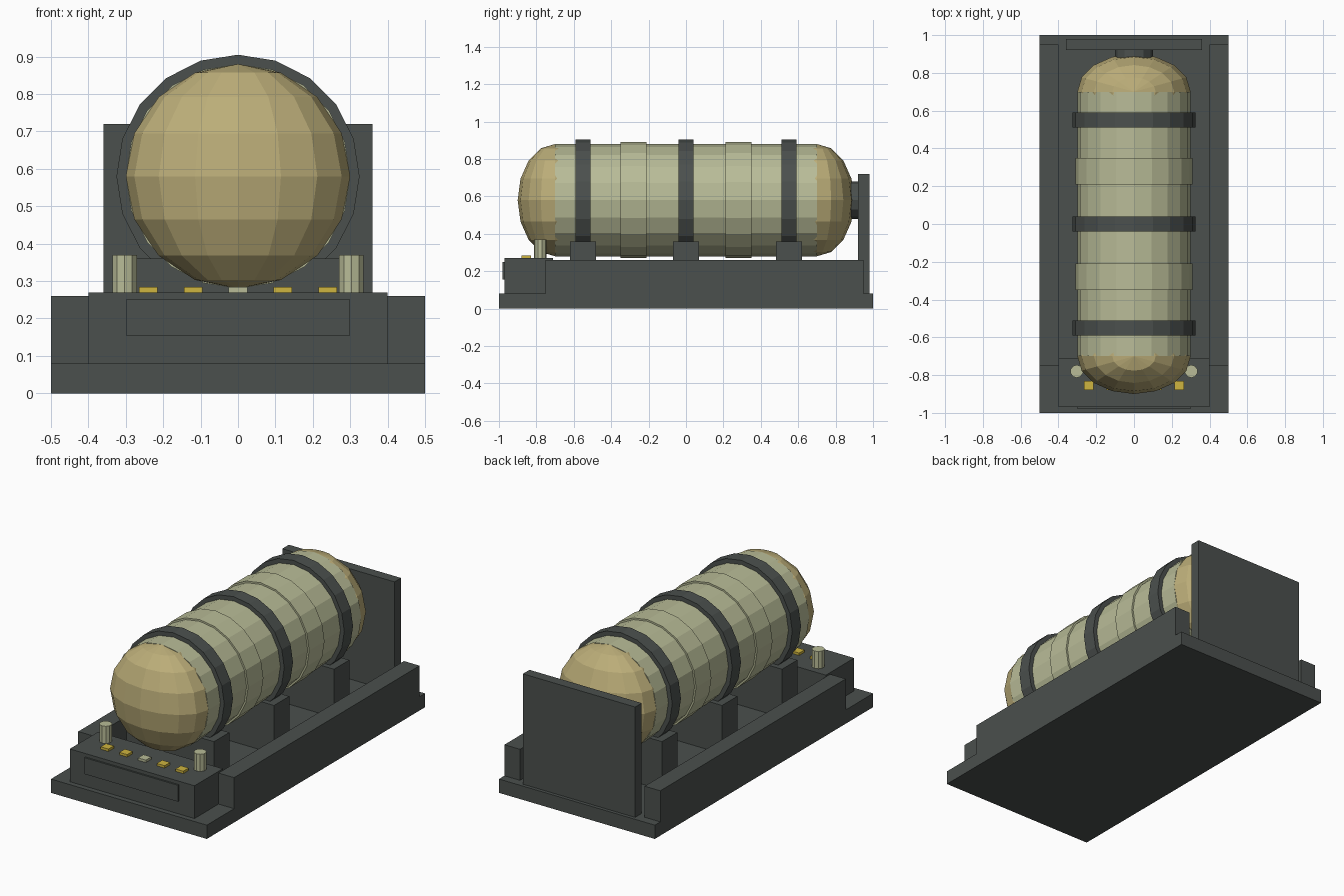
import bpy, math

if "Cube" in bpy.data.objects:
    bpy.data.objects.remove(bpy.data.objects["Cube"])


def material(name, rgb):
    m = bpy.data.materials.new(name)
    m.diffuse_color = (*rgb, 1)
    m.use_nodes = True
    m.node_tree.nodes["Principled BSDF"].inputs["Base Color"].default_value = m.diffuse_color
    return m


DARK = material("dark_grey", (0.07, 0.08, 0.075))
CREAM = material("pale_khaki", (0.48, 0.50, 0.31))
TAN = material("tan", (0.50, 0.42, 0.19))
YELLOW = material("yellow", (0.62, 0.46, 0.05))


def finish(name, mat):
    o = bpy.context.object
    o.name = name
    o.data.materials.append(mat)
    return o


def box(name, x, y, z, mat):
    """Box from (min, max) pairs."""
    bpy.ops.mesh.primitive_cube_add(size=1, location=[(a + b) / 2 for a, b in (x, y, z)])
    o = finish(name, mat)
    dims = [b - a for a, b in (x, y, z)]
    for v in o.data.vertices:
        v.co = [c * d for c, d in zip(v.co, dims)]
    return o


def cyl_y(name, r, y0, y1, mat, sides=20):
    """Cylinder along y on the tank axis."""
    bpy.ops.mesh.primitive_cylinder_add(vertices=sides, radius=r, depth=y1 - y0,
                                        location=(0, (y0 + y1) / 2, 0.58),
                                        rotation=(math.pi / 2, 0, 0))
    return finish(name, mat)


# base frame
box("base_plate", (-0.5, 0.5), (-1, 1), (0, 0.08), DARK)
for s, side in ((-1, "left"), (1, "right")):
    box(side + "_rail", sorted((0.4 * s, 0.5 * s)), (-0.75, 0.95), (0.08, 0.26), DARK)
box("back_plate", (-0.36, 0.36), (0.92, 0.98), (0.08, 0.72), DARK)

# control console
box("console", (-0.4, 0.4), (-0.97, -0.71), (0.08, 0.27), DARK)
box("console_panel", (-0.3, 0.3), (-0.98, -0.96), (0.155, 0.25), DARK)
for i in range(-2, 3):
    x = i * 0.12
    box("button", (x - 0.025, x + 0.025), (-0.88, -0.83), (0.265, 0.284),
        YELLOW if i else CREAM)
for s in (-1, 1):
    bpy.ops.mesh.primitive_cylinder_add(vertices=10, radius=0.034, depth=0.11,
                                        location=(0.303 * s, -0.78, 0.315))
    finish("console_post", CREAM)

# tank body, raised bands and flattened domes
cyl_y("tank_body", 0.3, -0.7, 0.7, CREAM)
for s in (-1, 1):
    cyl_y("tank_band", 0.31, 0.28 * s - 0.07, 0.28 * s + 0.07, CREAM)
    bpy.ops.mesh.primitive_uv_sphere_add(segments=16, ring_count=8, radius=1,
                                         location=(0, 0.7 * s, 0.58))
    dome = finish("tank_dome", TAN)
    dome.scale = (0.3, 0.2, 0.3)

# straps on their saddles
for y in (-0.55, 0, 0.55):
    cyl_y("strap", 0.325, y - 0.04, y + 0.04, DARK)
    box("saddle", (-0.28, 0.28), (y - 0.07, y + 0.07), (0.08, 0.36), DARK)

# rear outlet joining the tank to the back plate
cyl_y("rear_outlet", 0.1, 0.86, 0.93, DARK, 12)
